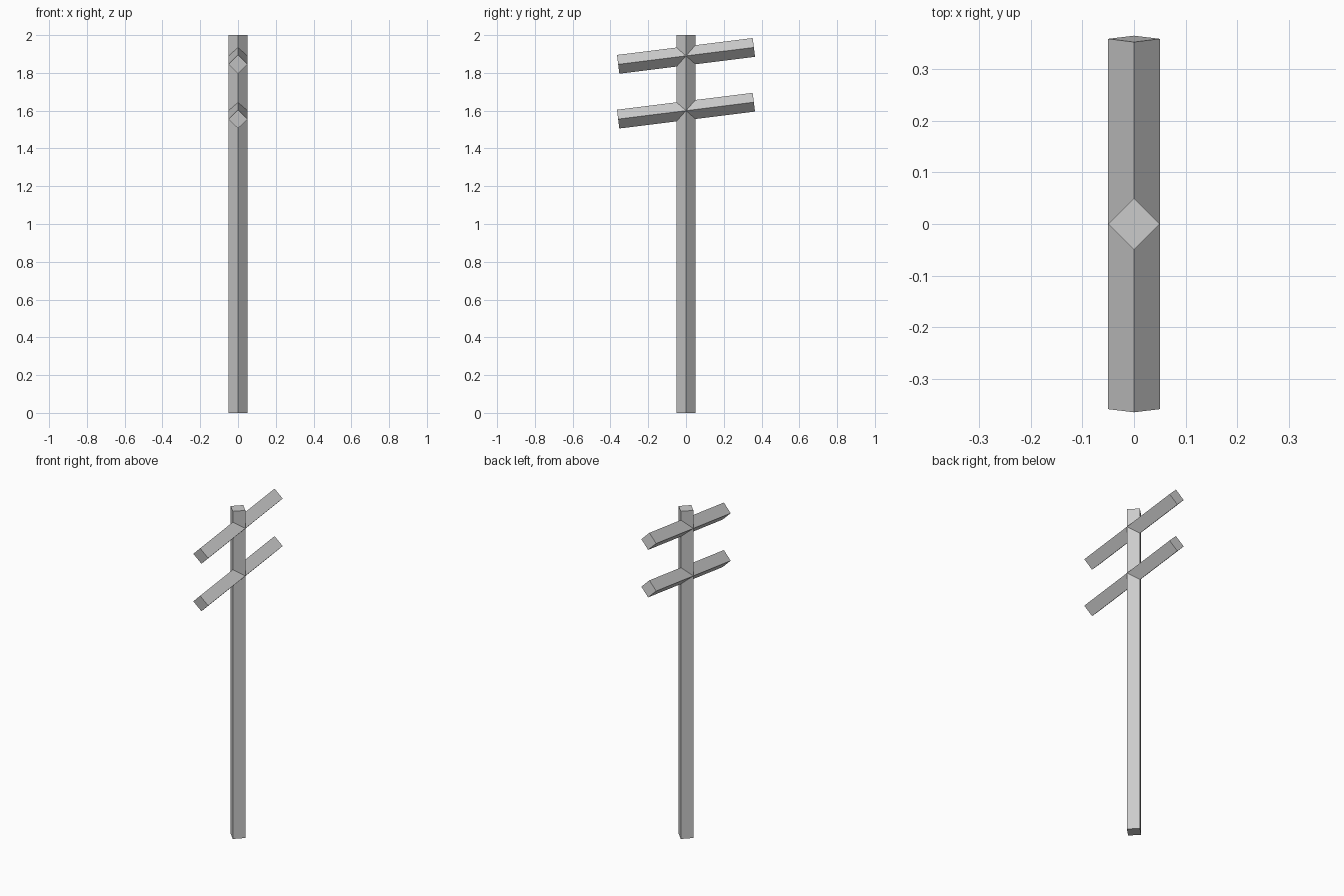
import bpy
from math import radians

if "Cube" in bpy.data.objects:
    bpy.data.objects.remove(bpy.data.objects["Cube"])


def beam(name, length, z, tilt=0.0):
    """Four-sided beam with its edges facing the axes."""
    bpy.ops.mesh.primitive_cylinder_add(
        vertices=4, radius=0.05, depth=length,
        location=(0, 0, z), rotation=(radians(tilt), 0, 0))
    bpy.context.object.name = name


# Upright post
beam("post", 2.0, 1.0)

# Two parallel crossbars, rising slightly towards the back
for name, z in (("upper_crossbar", 1.89), ("lower_crossbar", 1.60)):
    beam(name, 0.724, z, -90 + 7.1)
